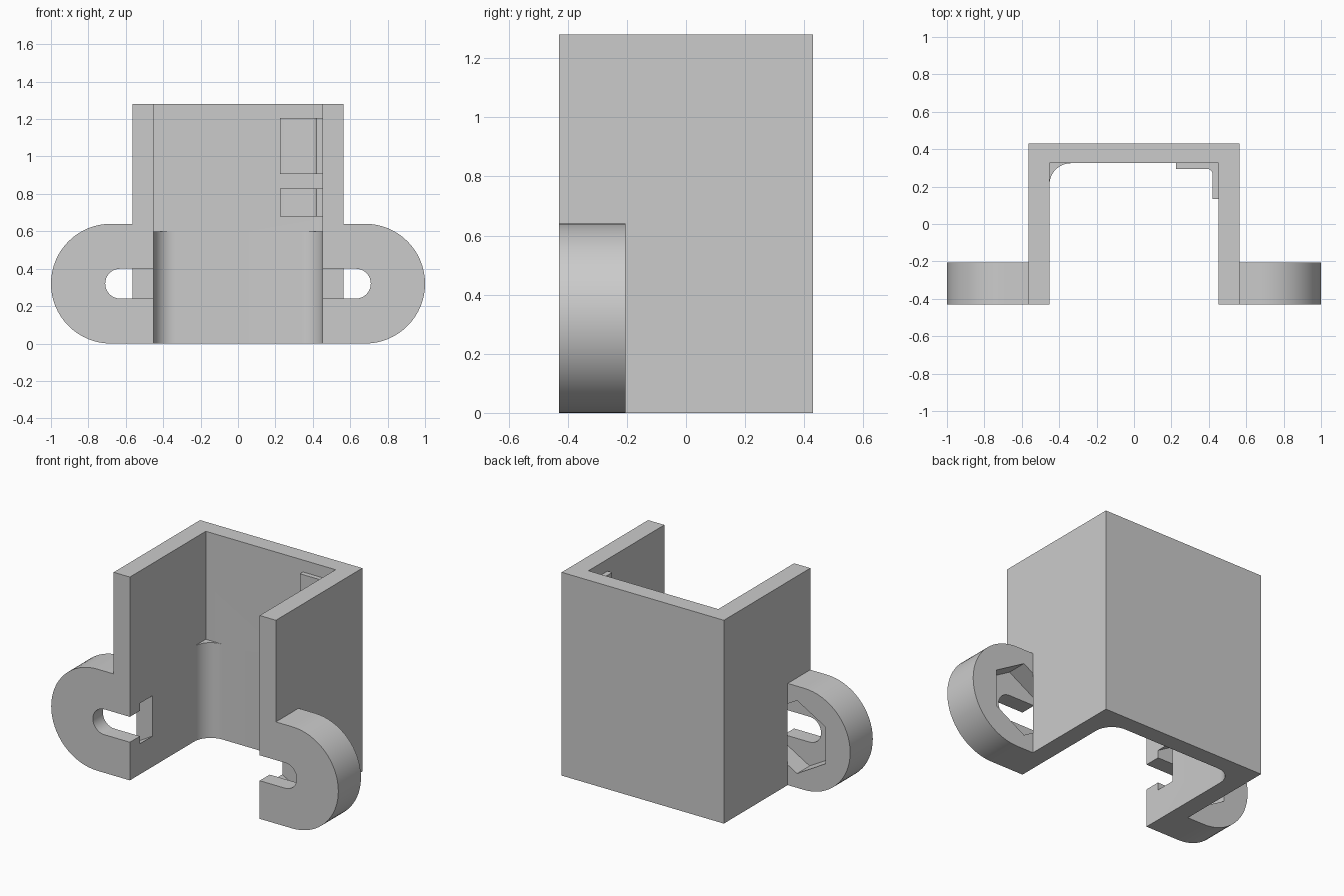
import bpy, bmesh
from math import pi, sin, cos, radians
from mathutils import Vector

if "Cube" in bpy.data.objects:
    bpy.data.objects.remove(bpy.data.objects["Cube"])

grey = bpy.data.materials.new("light grey plastic")
grey.use_nodes = True
colour = (0.6, 0.6, 0.6, 1)
grey.diffuse_color = colour
grey.node_tree.nodes["Principled BSDF"].inputs["Base Color"].default_value = colour


def arc(cx, cy, r, start, end, n):
    """Points on an arc, angles in degrees."""
    angles = [radians(start + (end - start) * i / n) for i in range(n + 1)]
    return [(cx + r * cos(a), cy + r * sin(a)) for a in angles]


def prism(name, points, low, high, along="z", side=1):
    """Extrude a closed profile along z (x, y points) or y (x, z points)."""
    def place(p, h):
        return Vector((p[0] * side, p[1], h) if along == "z" else (p[0] * side, h, p[1]))
    bm = bmesh.new()
    base = bm.faces.new([bm.verts.new(place(p, low)) for p in points])
    top = bmesh.ops.extrude_face_region(bm, geom=[base])["geom"]
    move = place((0, 0), high) - place((0, 0), low)
    bmesh.ops.translate(bm, vec=move, verts=[v for v in top if isinstance(v, bmesh.types.BMVert)])
    bmesh.ops.recalc_face_normals(bm, faces=bm.faces)
    mesh = bpy.data.meshes.new(name)
    bm.to_mesh(mesh)
    bm.free()
    mesh.materials.append(grey)
    obj = bpy.data.objects.new(name, mesh)
    bpy.context.collection.objects.link(obj)
    return obj


def combine(target, other, operation):
    """Apply a boolean and discard the helper."""
    mod = target.modifiers.new("join", "BOOLEAN")
    mod.operation, mod.solver, mod.object = operation, "EXACT", other
    bpy.context.view_layer.objects.active = target
    bpy.ops.object.modifier_apply(modifier=mod.name)
    bpy.data.objects.remove(other)


OUT, IN, FRONT, BACK, INNER_BACK = 0.565, 0.452, -0.43, 0.43, 0.325
HEIGHT, EAR_BACK, MID = 1.28, -0.205, 0.32
SLOT_X = 0.63

# U-shaped channel
bracket = prism("bracket", [
    (-OUT, FRONT), (-IN, FRONT), (-IN, INNER_BACK), (IN, INNER_BACK),
    (IN, FRONT), (OUT, FRONT), (OUT, BACK), (-OUT, BACK)], 0, HEIGHT)

for side in (-1, 1):
    # Rounded mounting ear
    ear = prism("ear", [(0.5, 0)] + arc(0.68, MID, MID, -90, 90, 32) + [(0.5, 2 * MID)],
                FRONT, EAR_BACK, "y", side)
    combine(bracket, ear, "UNION")

    # Fillet in the lower part of the inside corner
    r = 0.115
    fillet = prism("corner_fillet", [(IN + 0.02, INNER_BACK + 0.02), (IN + 0.02, INNER_BACK - r)]
                   + arc(IN - r, INNER_BACK - r, r, 0, 90, 12)
                   + [(IN - r, INNER_BACK + 0.02)], 0, 0.6, "z", side)
    combine(bracket, fillet, "UNION")

    # Screw slot, open towards the channel
    slot = prism("slot_cutter", [(0.4, MID - 0.08)] + arc(SLOT_X, MID, 0.08, -90, 90, 16)
                 + [(0.4, MID + 0.08)], FRONT - 0.1, EAR_BACK, "y", side)
    combine(bracket, slot, "DIFFERENCE")

    # Hexagonal nut pocket behind the slot
    pocket = prism("nut_pocket_cutter", arc(SLOT_X, MID, 0.23, 30, 330, 5), -0.33, EAR_BACK, "y", side)
    combine(bracket, pocket, "DIFFERENCE")

# Thin L-shaped pads in the left inside corner
PAD_X, PAD_Y, R = 0.42, 0.295, 0.03
pad_profile = ([(IN + 0.02, INNER_BACK + 0.02), (IN + 0.02, 0.135), (PAD_X, 0.135)]
               + arc(PAD_X - R, PAD_Y - R, R, 0, 90, 8)
               + [(0.225, PAD_Y), (0.225, INNER_BACK + 0.02)])
for low, high in ((0.68, 0.83), (0.905, 1.205)):
    combine(bracket, prism("corner_pad", pad_profile, low, high), "UNION")

# Smooth curves, sharp corners
bpy.ops.object.select_all(action="DESELECT")
bracket.select_set(True)
bpy.context.view_layer.objects.active = bracket
bpy.ops.object.shade_smooth_by_angle(angle=radians(25))
